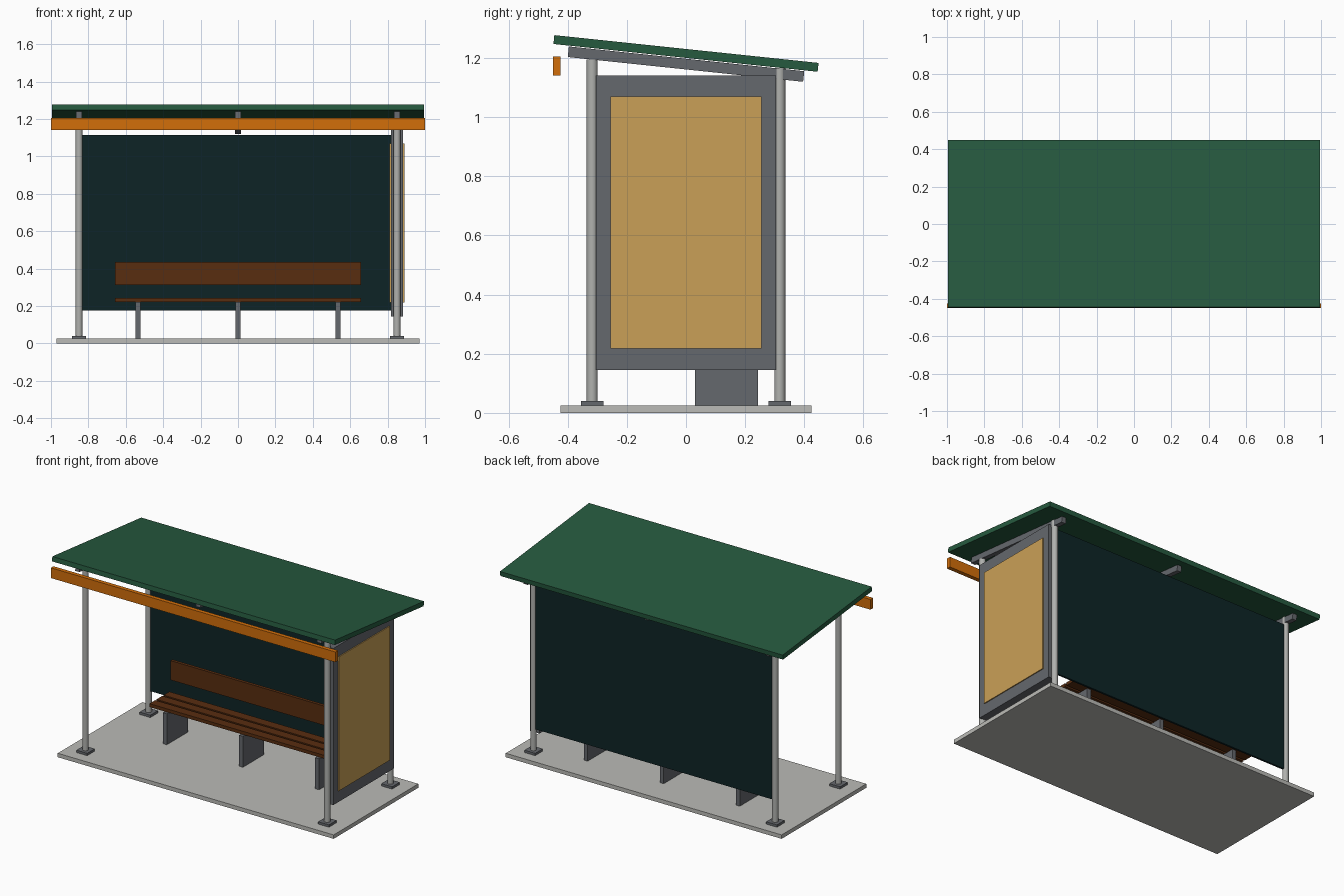
import bpy
import math

cube = bpy.data.objects.get("Cube")
if cube:
    bpy.data.objects.remove(cube, do_unlink=True)


def material(name, *srgb):
    linear = [((c / 255 + 0.055) / 1.055) ** 2.4 if c > 10 else c / 3300 for c in srgb]
    mat = bpy.data.materials.new(name)
    mat.use_nodes = True
    mat.diffuse_color = (*linear, 1)
    mat.node_tree.nodes["Principled BSDF"].inputs["Base Color"].default_value = (*linear, 1)
    return mat


GREEN = material("roof green", 38, 90, 63)
ORANGE = material("fascia orange", 210, 110, 10)
STEEL = material("post steel", 176, 177, 174)
GREY = material("frame grey", 101, 104, 109)
CONCRETE = material("concrete", 187, 187, 183)
GLASS = material("dark glass", 13, 36, 38)
WOOD = material("bench wood", 88, 45, 16)
POSTER = material("poster tan", 202, 160, 87)


def box(name, mat, x, y, z, tilt=0):
    """Box from (min, max) ranges, optionally tilted about x."""
    ranges = (x, y, z)
    bpy.ops.mesh.primitive_cube_add(size=1, location=[(a + b) / 2 for a, b in ranges])
    obj = bpy.context.object
    obj.scale = [b - a for a, b in ranges]
    bpy.ops.object.transform_apply(location=False, rotation=False, scale=True)
    obj.rotation_euler.x = tilt
    obj.name = name
    obj.data.materials.append(mat)
    return obj


def around(centre, half):
    return (centre - half, centre + half)


FLOOR = 0.025
SLOPE = math.radians(-6)
POST_X, POST_Y = 0.85, 0.317

# Ground slab
box("ground_slab", CONCRETE, around(0, 0.97), around(0, 0.425), (0, FLOOR))

# Posts with base plates
for side, x in (("right", -POST_X), ("left", POST_X)):
    for end, y, top in (("front", -POST_Y, 1.195), ("back", POST_Y, 1.165)):
        bpy.ops.mesh.primitive_cylinder_add(
            vertices=24, radius=0.0185, depth=top - FLOOR, location=(x, y, (top + FLOOR) / 2))
        post = bpy.context.object
        post.name = f"{end}_{side}_post"
        post.data.materials.append(STEEL)
        bpy.ops.object.shade_smooth_by_angle()
        box(f"{end}_{side}_base_plate", GREY, around(x, 0.038), around(y, 0.038), (FLOOR, 0.04))

# Sloping roof, rafters and front fascia
box("roof", GREEN, around(0, 0.994), around(0, 0.449), around(1.215, 0.015), SLOPE)
for name, x in (("right", -POST_X), ("middle", 0), ("left", POST_X)):
    box(f"{name}_rafter", GREY, around(x, 0.015), around(0, 0.4), around(1.179, 0.018), SLOPE)
box("fascia", ORANGE, around(0, 1), (-0.45, -0.424), (1.14, 1.205))

# Back glass
box("back_panel", GLASS, around(0, 0.835), around(POST_Y, 0.006), (0.175, 1.115))

# Side display case with a poster on both faces
box("display_case", GREY, around(POST_X, 0.033), around(0, 0.304), (0.145, 1.14))
for name, x in (("inner", 0.814), ("outer", 0.886)):
    box(f"{name}_poster", POSTER, around(x, 0.003), around(0, 0.256), (0.218, 1.07))

# Bench
for name, x in (("right", -0.535), ("middle", 0), ("left", 0.535)):
    box(f"{name}_bench_leg", GREY, around(x, 0.0135), (0.03, 0.243), (FLOOR, 0.222))
for i in range(3):
    box(f"seat_slat_{i + 1}", WOOD, around(0, 0.657), around(0.078 + 0.071 * i, 0.029), (0.222, 0.243))
box("backrest", WOOD, around(0, 0.657), (0.26, 0.28), (0.313, 0.436))
